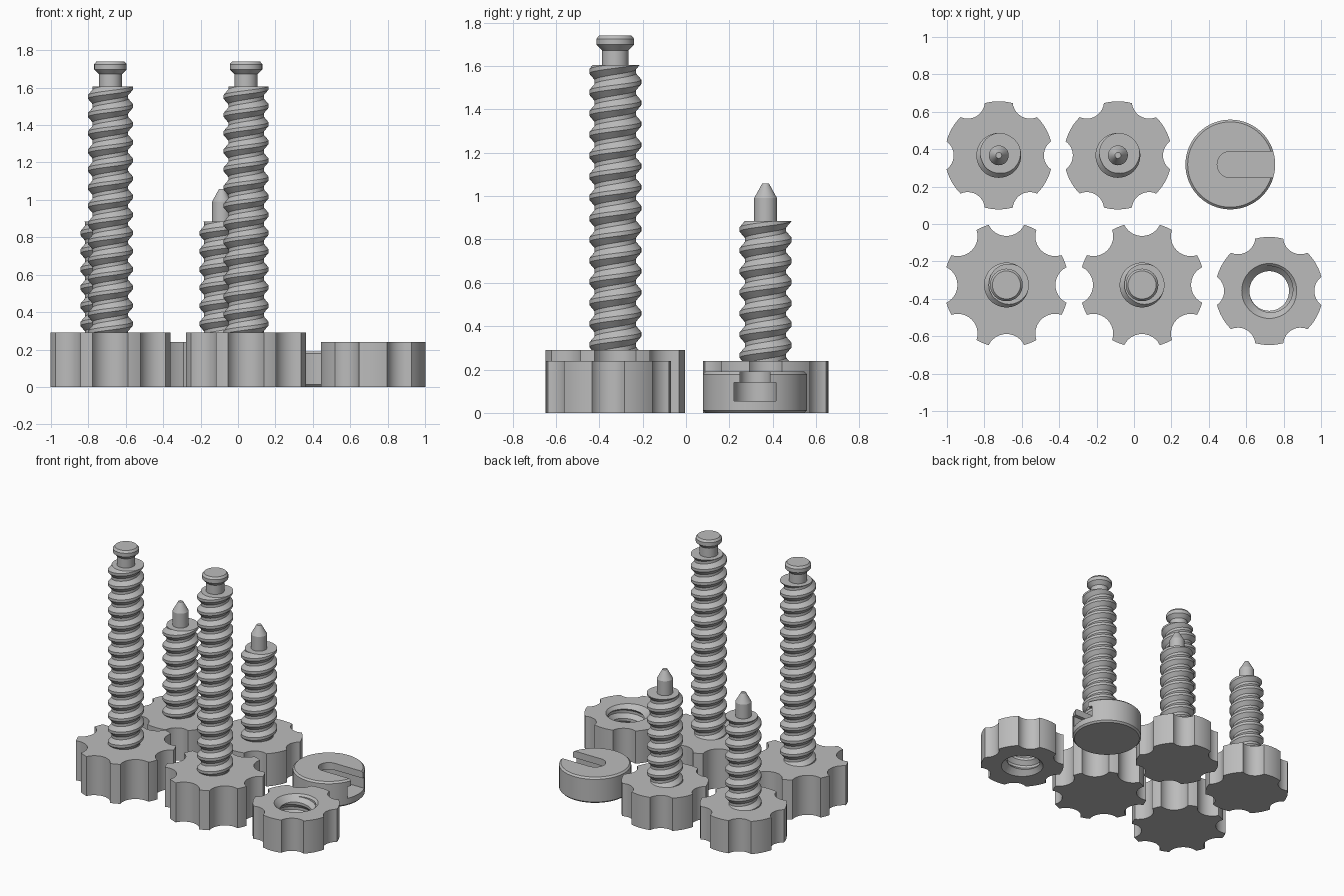
import bpy
import bmesh
from math import sin, cos, pi, atan2, radians

if "Cube" in bpy.data.objects:
    bpy.data.objects.remove(bpy.data.objects["Cube"])

grey = bpy.data.materials.new("plain grey")
grey.use_nodes = True
GREY = (0.5, 0.5, 0.5, 1)
grey.diffuse_color = GREY
grey.node_tree.nodes["Principled BSDF"].inputs["Base Color"].default_value = GREY

PITCH = 0.097


def finish(name, bm, loc):
    """Turn a bmesh into a grey object at loc (x, y)."""
    bmesh.ops.recalc_face_normals(bm, faces=bm.faces)
    mesh = bpy.data.meshes.new(name)
    bm.to_mesh(mesh)
    bm.free()
    mesh.materials.append(grey)
    obj = bpy.data.objects.new(name, mesh)
    obj.location = (loc[0], loc[1], 0)
    bpy.context.collection.objects.link(obj)
    return obj


def smooth(obj):
    bpy.ops.object.select_all(action="DESELECT")
    obj.select_set(True)
    bpy.context.view_layer.objects.active = obj
    bpy.ops.object.shade_smooth_by_angle(angle=radians(28))


def cut(obj, cutter):
    """Subtract a cutter, then discard it."""
    cutter.hide_render = True
    mod = obj.modifiers.new("cut", "BOOLEAN")
    mod.operation = "DIFFERENCE"
    mod.solver = "EXACT"
    mod.object = cutter
    bpy.context.view_layer.objects.active = obj
    bpy.ops.object.modifier_apply(modifier=mod.name)
    bpy.data.objects.remove(cutter)


def prism(name, outline, z0, z1, loc):
    bm = bmesh.new()
    base = bm.faces.new([bm.verts.new((x, y, z0)) for x, y in outline])
    top = bmesh.ops.extrude_face_region(bm, geom=[base])["geom"]
    moved = [v for v in top if isinstance(v, bmesh.types.BMVert)]
    bmesh.ops.translate(bm, verts=moved, vec=(0, 0, z1 - z0))
    return finish(name, bm, loc)


def lathe(name, profile, loc, n=48):
    """Revolve (radius, z) points, with flat caps at both ends."""
    bm = bmesh.new()
    rings = [[bm.verts.new((r * cos(2 * pi * i / n), r * sin(2 * pi * i / n), z))
              for i in range(n)] for r, z in profile]
    for a, b in zip(rings, rings[1:]):
        for i in range(n):
            j = (i + 1) % n
            bm.faces.new((a[i], a[j], b[j], b[i]))
    bm.faces.new(rings[0])
    bm.faces.new(rings[-1])
    return finish(name, bm, loc)


def thread(name, root, crest, z0, z1, loc, n=48):
    """Solid right-handed helical thread trimmed flat at z0 and z1."""
    steps = [(0, root), (0.2, root), (0.5, crest), (0.7, crest)]
    rows = 4 * (int((z1 - z0) / PITCH) + 5)
    bm = bmesh.new()
    cols = []
    for i in range(n):
        a = 2 * pi * i / n
        col = []
        for m in range(rows):
            off, r = steps[m % 4]
            z = z0 + PITCH * (m // 4 - 2 + off + i / n)
            col.append(bm.verts.new((r * cos(a), r * sin(a), z)))
        cols.append(col)
    for i in range(n):
        here, there = cols[i], cols[(i + 1) % n]
        shift = 4 if i == n - 1 else 0
        for m in range(rows - 1 - shift):
            bm.faces.new((here[m], there[m + shift],
                          there[m + shift + 1], here[m + 1]))
    for z, up in ((z0, -1), (z1, 1)):
        geom = bm.verts[:] + bm.edges[:] + bm.faces[:]
        bmesh.ops.bisect_plane(bm, geom=geom, plane_co=(0, 0, z),
                               plane_no=(0, 0, up), clear_outer=True)
    bmesh.ops.remove_doubles(bm, verts=bm.verts, dist=0.00001)
    rim = [e for e in bm.edges if e.is_boundary]
    bmesh.ops.holes_fill(bm, edges=rim, sides=0)
    return finish(name, bm, loc)


def scalloped(lobes, radius, lobe_half, depth):
    """Outline with rounded hollows between lobes; one hollow faces +x."""
    half = pi / lobes - radians(lobe_half)
    h, d = radius * sin(half), radius * cos(half)
    sag = d - depth
    s = (h * h + sag * sag) / (2 * sag)
    c = depth + s
    sweep = atan2(h, c - d)
    pts = []
    for k in range(lobes):
        a = 2 * pi * k / lobes
        for i in range(13):
            p = sweep * (i / 6 - 1)
            u, v = c - s * cos(p), s * sin(p)
            pts.append((u * cos(a) - v * sin(a), u * sin(a) + v * cos(a)))
        for i in range(1, 6):
            b = a + half + 2 * radians(lobe_half) * i / 6
            pts.append((radius * cos(b), radius * sin(b)))
    return pts


def slot(half):
    """Round-ended channel running out through +x."""
    arc = [(half * cos(pi * (0.5 + i / 24)), half * sin(pi * (0.5 + i / 24)))
           for i in range(25)]
    return arc + [(0.3, -half), (0.3, half)]


large = scalloped(8, 0.335, 6, 0.262)
small = scalloped(6, 0.289, 15, 0.241)

# Long screws with a necked button end
for side, x in (("right", -0.682), ("left", 0.043)):
    loc = (x, -0.326)
    smooth(prism("long_screw_knob_" + side, large, 0, 0.29, loc))
    smooth(thread("long_screw_thread_" + side, 0.095, 0.12, 0.28, 1.605, loc))
    smooth(lathe("long_screw_button_" + side,
                 [(0.061, 1.59), (0.061, 1.672), (0.087, 1.698),
                  (0.087, 1.725), (0.075, 1.74)], loc))

# Short screws with a pointed end
for side, x in (("right", -0.723), ("left", -0.086)):
    loc = (x, 0.367)
    smooth(prism("short_screw_knob_" + side, small, 0, 0.24, loc))
    smooth(thread("short_screw_thread_" + side, 0.095, 0.12, 0.23, 0.885, loc))
    smooth(lathe("short_screw_point_" + side,
                 [(0.053, 0.87), (0.053, 0.99), (0.016, 1.057)], loc))

# Threaded nut with countersunk hole
loc = (0.723, -0.358)
nut = prism("nut", small, 0, 0.24, loc)
cut(nut, thread("nut_thread_cutter", 0.106, 0.133, -0.05, 0.29, loc))
cut(nut, lathe("nut_top_cutter", [(0.095, 0.188), (0.157, 0.25)], loc))
cut(nut, lathe("nut_bottom_cutter", [(0.157, -0.01), (0.095, 0.052)], loc))
smooth(nut)

# Pressure cap with a stepped slot
loc = (0.515, 0.318)
cap = lathe("slotted_cap", [(0.228, 0), (0.24, 0.012), (0.24, 0.178),
                            (0.228, 0.19)], loc, 64)
cut(cap, prism("wide_slot_cutter", slot(0.097), 0.055, 0.14, loc))
cut(cap, prism("narrow_slot_cutter", slot(0.07), 0.1, 0.22, loc))
smooth(cap)
